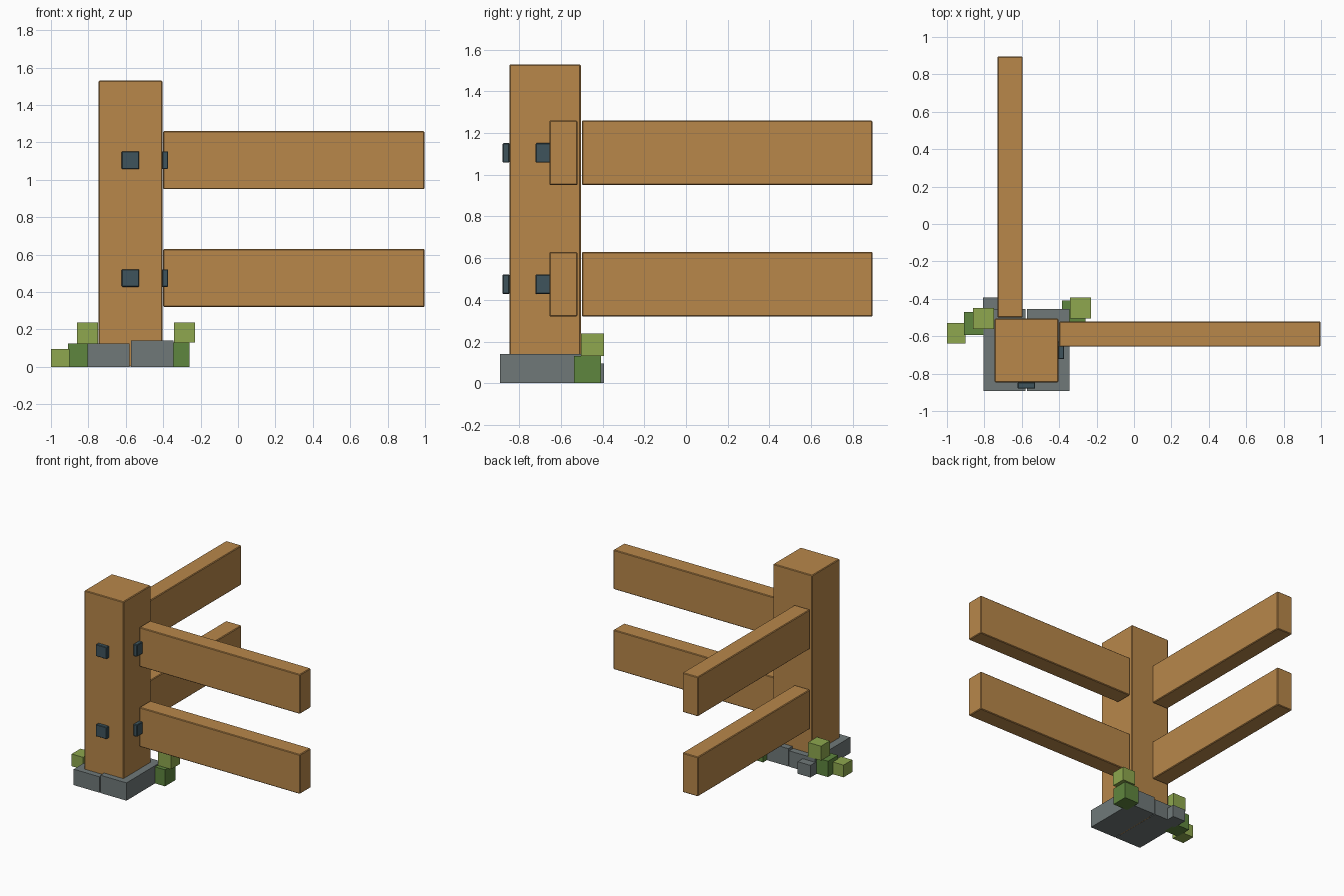
import bpy

if "Cube" in bpy.data.objects:
    bpy.data.objects.remove(bpy.data.objects["Cube"])


def lin(c):
    c /= 255
    return c / 12.92 if c <= 0.04045 else ((c + 0.055) / 1.055) ** 2.4


def material(name, r, g, b):
    m = bpy.data.materials.new(name)
    m.diffuse_color = (lin(r), lin(g), lin(b), 1)
    m.use_nodes = True
    m.node_tree.nodes["Principled BSDF"].inputs["Base Color"].default_value = m.diffuse_color
    return m


WOOD = material("wood", 184, 135, 74)
STONE = material("stone", 112, 121, 121)
IRON = material("dark iron", 62, 84, 92)
LEAF_DARK = material("dark leaf green", 95, 134, 62)
LEAF_LIGHT = material("light leaf green", 142, 167, 78)


def box(name, x, y, z, mat, bevel=0):
    """Axis-aligned block given as (min, max) per axis."""
    bpy.ops.mesh.primitive_cube_add(size=1)
    ob = bpy.context.object
    ob.name = name
    for v in ob.data.vertices:
        v.co = [r[0] if c < 0 else r[1] for c, r in zip(v.co, (x, y, z))]
    ob.data.materials.append(mat)
    if bevel:
        mod = ob.modifiers.new("chamfer", "BEVEL")
        mod.width = bevel
        mod.segments = 1
    return ob


# Corner post
PX, PY = -0.575, -0.675
box("post", (-0.745, -0.405), (-0.847, -0.505), (0.001, 1.53), WOOD, 0.005)

# Two levels of rails and square bolt plates
for level, z in (("lower", 0.475), ("upper", 1.105)):
    rz = (z - 0.155, z + 0.155)
    bz = (z - 0.047, z + 0.047)
    box(f"{level}_right_rail", (-0.4, 0.998), (-0.656, -0.521), rz, WOOD, 0.005)
    box(f"{level}_back_rail", (-0.73, -0.595), (-0.5, 0.895), rz, WOOD, 0.005)
    box(f"{level}_front_bolt", (PX - 0.047, PX + 0.047), (-0.88, -0.847), bz, IRON, 0.004)
    box(f"{level}_side_bolt", (-0.406, -0.373), (PY - 0.047, PY + 0.047), bz, IRON, 0.004)

# Footing stones
box("left_stone", (-0.805, -0.579), (-0.893, -0.455), (0, 0.125), STONE)
box("right_stone", (-0.572, -0.346), (-0.893, -0.455), (0, 0.14), STONE)
box("small_back_stone", (-0.808, -0.697), (-0.503, -0.393), (0, 0.095), STONE)

# Leafy tufts
box("left_tuft_base", (-0.908, -0.785), (-0.594, -0.47), (0, 0.125), LEAF_DARK)
box("left_tuft_top", (-0.86, -0.748), (-0.561, -0.45), (0.125, 0.238), LEAF_LIGHT)
box("left_tuft_side", (-1.0, -0.9), (-0.64, -0.53), (0, 0.096), LEAF_LIGHT)
box("right_tuft_base", (-0.386, -0.259), (-0.537, -0.408), (0, 0.13), LEAF_DARK)
box("right_tuft_top", (-0.341, -0.229), (-0.505, -0.393), (0.13, 0.238), LEAF_LIGHT)
